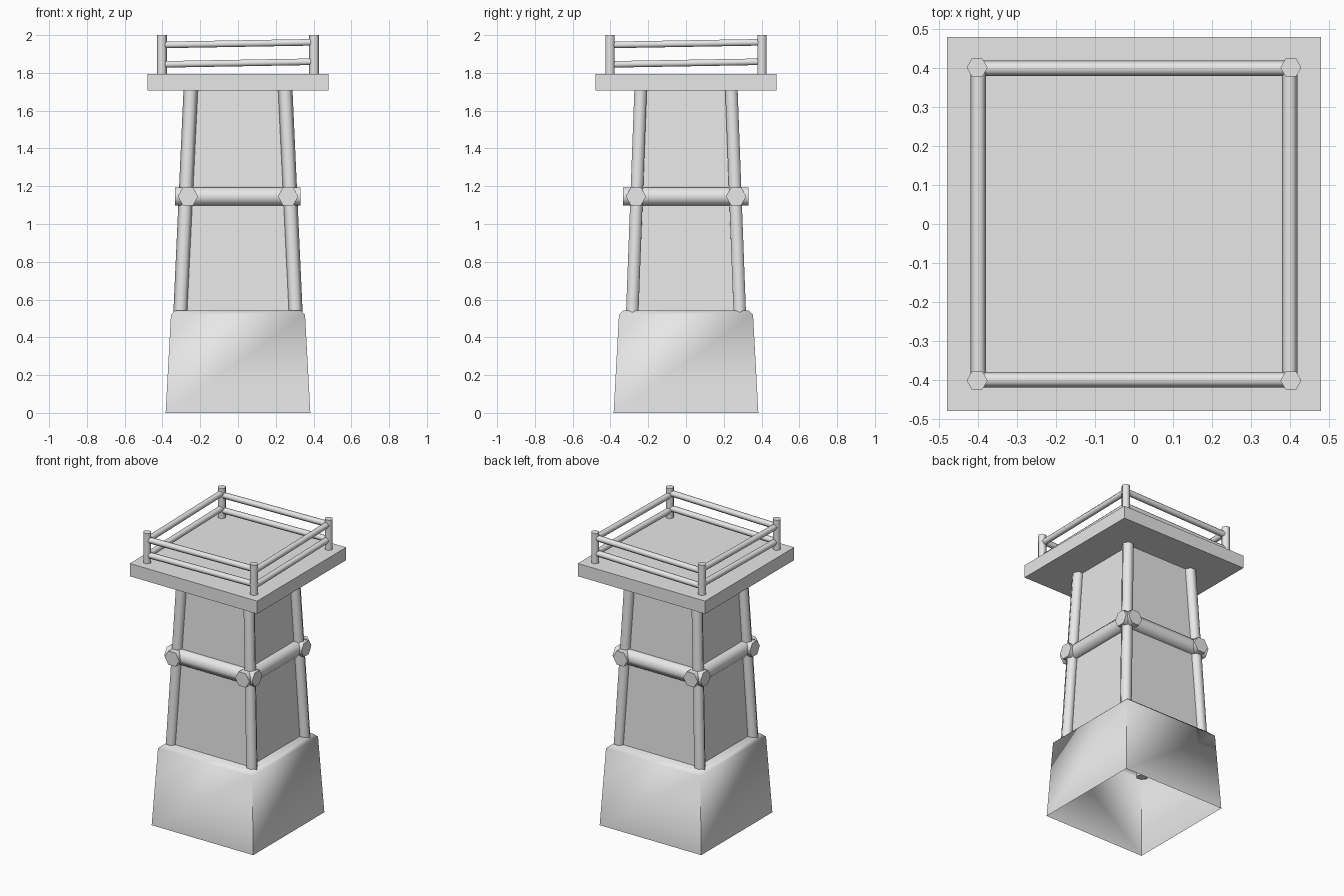
import bpy, bmesh, math
from mathutils import Vector, Matrix

cube = bpy.data.objects.get("Cube")
if cube:
    bpy.data.objects.remove(cube, do_unlink=True)

grey = bpy.data.materials.new("plain grey")
grey.use_nodes = True
COLOUR = (0.8, 0.8, 0.8, 1)
grey.diffuse_color = COLOUR
grey.node_tree.nodes["Principled BSDF"].inputs["Base Color"].default_value = COLOUR


def finish(name, bm, smooth_angle):
    mesh = bpy.data.meshes.new(name)
    bmesh.ops.recalc_face_normals(bm, faces=bm.faces)
    bm.to_mesh(mesh)
    bm.free()
    mesh.materials.append(grey)
    obj = bpy.data.objects.new(name, mesh)
    bpy.context.collection.objects.link(obj)
    bpy.ops.object.select_all(action='DESELECT')
    obj.select_set(True)
    bpy.context.view_layer.objects.active = obj
    bpy.ops.object.shade_smooth_by_angle(angle=math.radians(smooth_angle))


def square_loft(name, profile, cap_top, cap_bottom, smooth_angle):
    """Stack square rings given as (half width, height)."""
    bm = bmesh.new()
    rings = [[bm.verts.new((sx * h, sy * h, z))
              for sx, sy in ((-1, -1), (1, -1), (1, 1), (-1, 1))] for h, z in profile]
    for low, high in zip(rings, rings[1:]):
        for i in range(4):
            j = (i + 1) % 4
            bm.faces.new((low[i], low[j], high[j], high[i]))
    if cap_top:
        bm.faces.new(rings[-1])
    if cap_bottom:
        bm.faces.new(rings[0][::-1])
    finish(name, bm, smooth_angle)


def pole(name, start, end, radius, turn=30):
    """Six-sided pole between two points."""
    a, b = Vector(start), Vector(end)
    spin = Vector((0, 0, 1)).rotation_difference(b - a).to_matrix().to_4x4()
    matrix = Matrix.Translation((a + b) / 2) @ spin @ Matrix.Rotation(math.radians(turn), 4, 'Z')
    bm = bmesh.new()
    bmesh.ops.create_cone(bm, cap_ends=True, segments=6, radius1=radius, radius2=radius,
                          depth=(b - a).length, matrix=matrix)
    finish(name, bm, 65)


# Hollow plinth with a chamfered rim, tapered tower walls and the deck
square_loft("base", [(0.383, 0), (0.355, 0.52), (0.33, 0.543)], True, False, 60)
square_loft("tower_walls", [(0.29, 0.54), (0.24, 1.71)], False, False, 30)
square_loft("deck", [(0.48, 1.708), (0.48, 1.795)], True, True, 30)

# Leaning corner posts and the short railing posts
for sx, side in ((-1, "right"), (1, "left")):
    for sy, end in ((-1, "front"), (1, "back")):
        pole(f"corner_post_{end}_{side}", (sx * 0.306, sy * 0.286, 0.49),
             (sx * 0.25, sy * 0.24, 1.72), 0.038)
        pole(f"railing_post_{end}_{side}", (sx * 0.403, sy * 0.402, 1.78),
             (sx * 0.403, sy * 0.402, 2.0), 0.027)

# Belt beams round the middle and two slightly sloping rails per side
for s, end, side in ((-1, "front", "right"), (1, "back", "left")):
    b = s * 0.265
    pole(f"beam_{end}", (-0.333, b, 1.146), (0.33, b, 1.146), 0.054, 0)
    pole(f"beam_{side}", (b, -0.333, 1.146), (b, 0.33, 1.146), 0.054)
    for z, level in ((1.845, "lower"), (1.948, "upper")):
        r = s * 0.4
        pole(f"{level}_rail_{end}", (-0.4, r, z), (0.4, r, z + 0.014), 0.02, 0)
        pole(f"{level}_rail_{side}", (r, -0.4, z), (r, 0.4, z + 0.014), 0.02)
